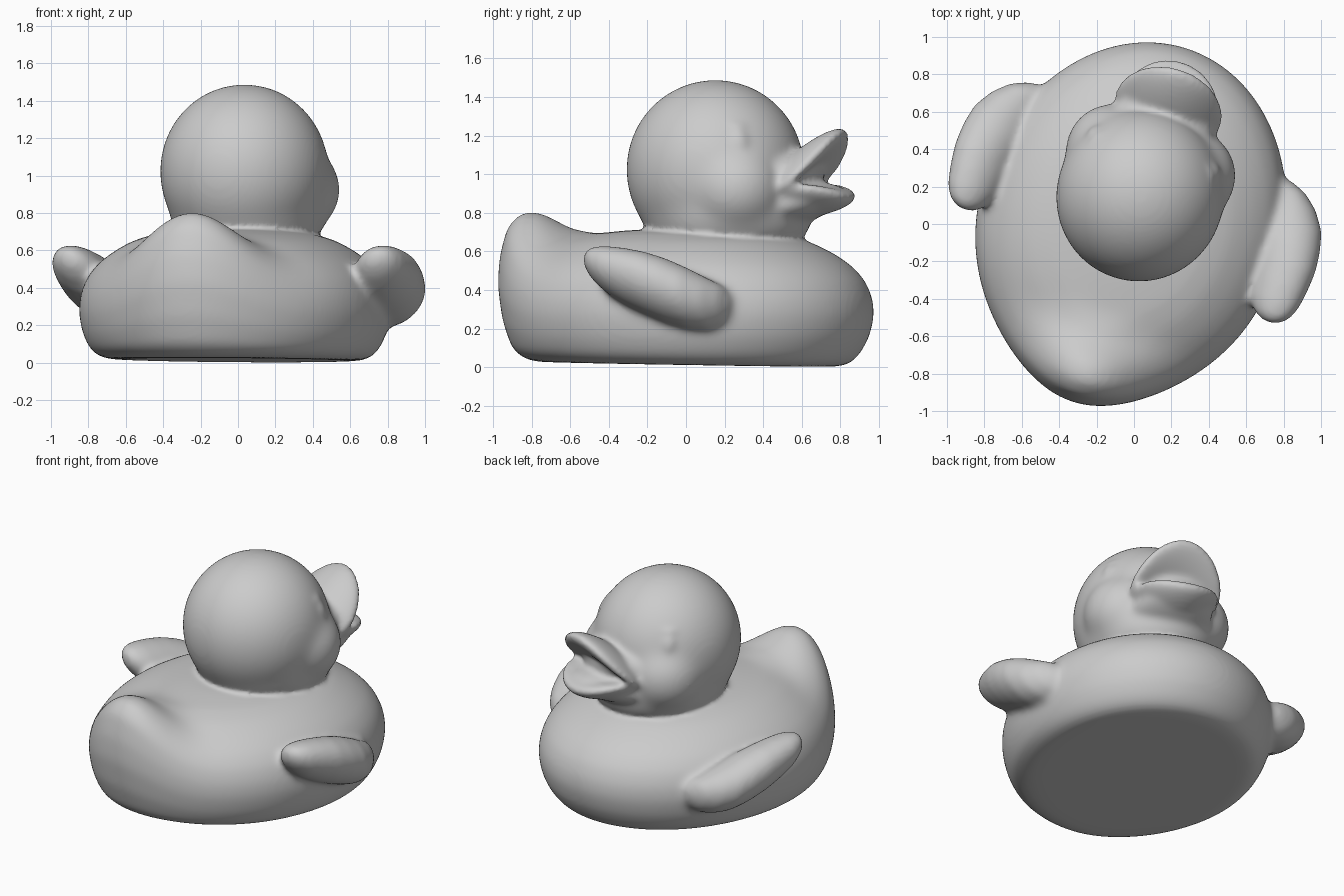
import bpy, bmesh, math
from mathutils import Matrix, Vector

if "Cube" in bpy.data.objects:
    bpy.data.objects.remove(bpy.data.objects["Cube"])

# The toy is symmetric in its own frame (facing +y) and is then turned as a whole
TURN = Matrix.Rotation(math.radians(-18), 4, 'Z')


def fuse(bm, voxel, smooth):
    """Melt all parts of a bmesh into one skin and soften it."""
    bmesh.ops.recalc_face_normals(bm, faces=bm.faces)
    mesh = bpy.data.meshes.new("temp")
    bm.to_mesh(mesh)
    obj = bpy.data.objects.new("temp", mesh)
    bpy.context.collection.objects.link(obj)
    mod = obj.modifiers.new("fuse", 'REMESH')
    mod.mode = 'VOXEL'
    mod.voxel_size = voxel
    mod = obj.modifiers.new("soften", 'SMOOTH')
    mod.factor = 0.5
    mod.iterations = smooth
    skin = bpy.data.meshes.new_from_object(obj.evaluated_get(bpy.context.evaluated_depsgraph_get()))
    bm.clear()
    bm.from_mesh(skin)
    bpy.data.objects.remove(obj)
    bpy.data.meshes.remove(mesh)
    bpy.data.meshes.remove(skin)


def ellipsoid(bm, centre, radii, rot=None, bend=0.0):
    """Ellipsoid; bend raises (or lowers) the sides like a scoop."""
    mat = Matrix.Translation(centre) @ (rot or Matrix()) @ Matrix.Diagonal((*radii, 1))
    made = bmesh.ops.create_uvsphere(bm, u_segments=48, v_segments=32, radius=1, matrix=mat)
    for v in made["verts"]:
        v.co.z += bend * v.co.x ** 2


def loft(bm, rings):
    """Skin a list of closed rings and close both ends."""
    rows = [[bm.verts.new(p) for p in ring] for ring in rings]
    n = len(rows[0])
    for a, b in zip(rows, rows[1:]):
        for i in range(n):
            j = (i + 1) % n
            bm.faces.new((a[i], a[j], b[j], b[i]))
    bm.faces.new(rows[0])
    bm.faces.new(rows[-1])


def tilt(deg):
    return Matrix.Rotation(math.radians(deg), 4, 'X')


def body_point(s, z, ang):
    """Point of the hull at outline scale s and height z, with the raised tail."""
    x, y = 0.82 * s * math.sin(ang), 0.985 * s * math.cos(ang)
    if y < 0:
        y *= 1.025
        x *= 1 - 0.18 * (-y) ** 3
    t = min(1, max(0, (-y - 0.52) / 0.40))
    lift = 0.285 * t * t * (3 - 2 * t) * math.exp(-((x - 0.05) / 0.38) ** 2)
    z += lift * min(1, max(0, z - 0.02) / 0.43)
    if z < 0.05:
        z -= 0.017 * y
    return (x, y, z)


# Body: (outline scale, height) profile from the flat base to the back
profile = [(0.02, .014), (.4, .014), (.8, .014), (.87, .03), (.925, .07), (.975, .16),
           (1, .27), (.99, .36), (.95, .45), (.88, .525), (.79, .585), (.71, .625),
           (.64, .655), (.5, .69), (.3, .71), (0.02, .715)]
duck = bmesh.new()
loft(duck, [[body_point(s, z, 2 * math.pi * i / 96) for i in range(96)] for s, z in profile])
fuse(duck, 0.02, 16)

# Wings: (y, centre x, centre z, half thickness, half height) from rear tip to front root
wing = [(-.25, .865, .555, .02, .02), (-.235, .865, .55, .06, .055), (-.2, .865, .535, .10, .09),
        (-.13, .86, .505, .135, .125), (-.03, .855, .47, .155, .15), (.08, .85, .435, .17, .165),
        (.19, .83, .395, .18, .17), (.3, .81, .355, .175, .16), (.4, .77, .325, .15, .135),
        (.47, .73, .32, .11, .10), (.51, .70, .32, .05, .04)]
for side, shift in ((-1, 0.04), (1, -0.03)):
    rings = []
    for y, cx, cz, rx, rz in wing:
        ring = []
        for i in range(32):
            a = 2 * math.pi * i / 32
            x, z = rx * math.cos(a), rz * math.sin(a)
            ring.append((side * (cx + x + 0.25 * z), y + shift, cz + z))
        rings.append(ring)
    loft(duck, rings)
fuse(duck, 0.018, 10)
duck.transform(Matrix.Translation((-0.02, 0, 0)))

# Head: skull, throat and cheeks melted softly together
head = bmesh.new()
skull = Vector((0, 0.155, 1.023))
ellipsoid(head, skull, (.452, .465, .468))
ellipsoid(head, (0, 0.22, 0.80), (.415, .45, .29))
for side in (-1, 1):
    ellipsoid(head, (side * .205, .335, .925), (.265, .26, .25))
fuse(head, 0.02, 40)

# Chin, mouth corners and the two bill halves
ellipsoid(head, (0, .50, .82), (.27, .36, .11), tilt(14))
ellipsoid(head, (0, .54, 1.0), (.27, .19, .12))
ellipsoid(head, (0, .65, 1.07), (.30, .265, .066), tilt(37), -1.2)
ellipsoid(head, (0, .635, .845), (.275, .275, .075), tilt(8), 1.1)

# Eyes with a slim lid above each, in low relief
for side in (-1, 1):
    for lift, radii in ((0, (.042, .055, .014)), (.08, (.05, .014, .012))):
        n = Vector((side * .31, .222, .14 + lift)).normalized()
        rot = n.to_track_quat('Z', 'Y').to_matrix().to_4x4()
        ellipsoid(head, skull + n * .456, radii, rot)
fuse(head, 0.014, 12)

# Join head and body at the neck into one hollow-toy skin
head.transform(Matrix.Translation((-0.015, 0, 0)))
part = bpy.data.meshes.new("head_part")
head.to_mesh(part)
head.free()
duck.from_mesh(part)
bpy.data.meshes.remove(part)
fuse(duck, 0.014, 6)
duck.transform(TURN)
mesh = bpy.data.meshes.new("duck")
duck.to_mesh(mesh)
duck.free()
for p in mesh.polygons:
    p.use_smooth = True
bpy.context.collection.objects.link(bpy.data.objects.new("duck", mesh))
